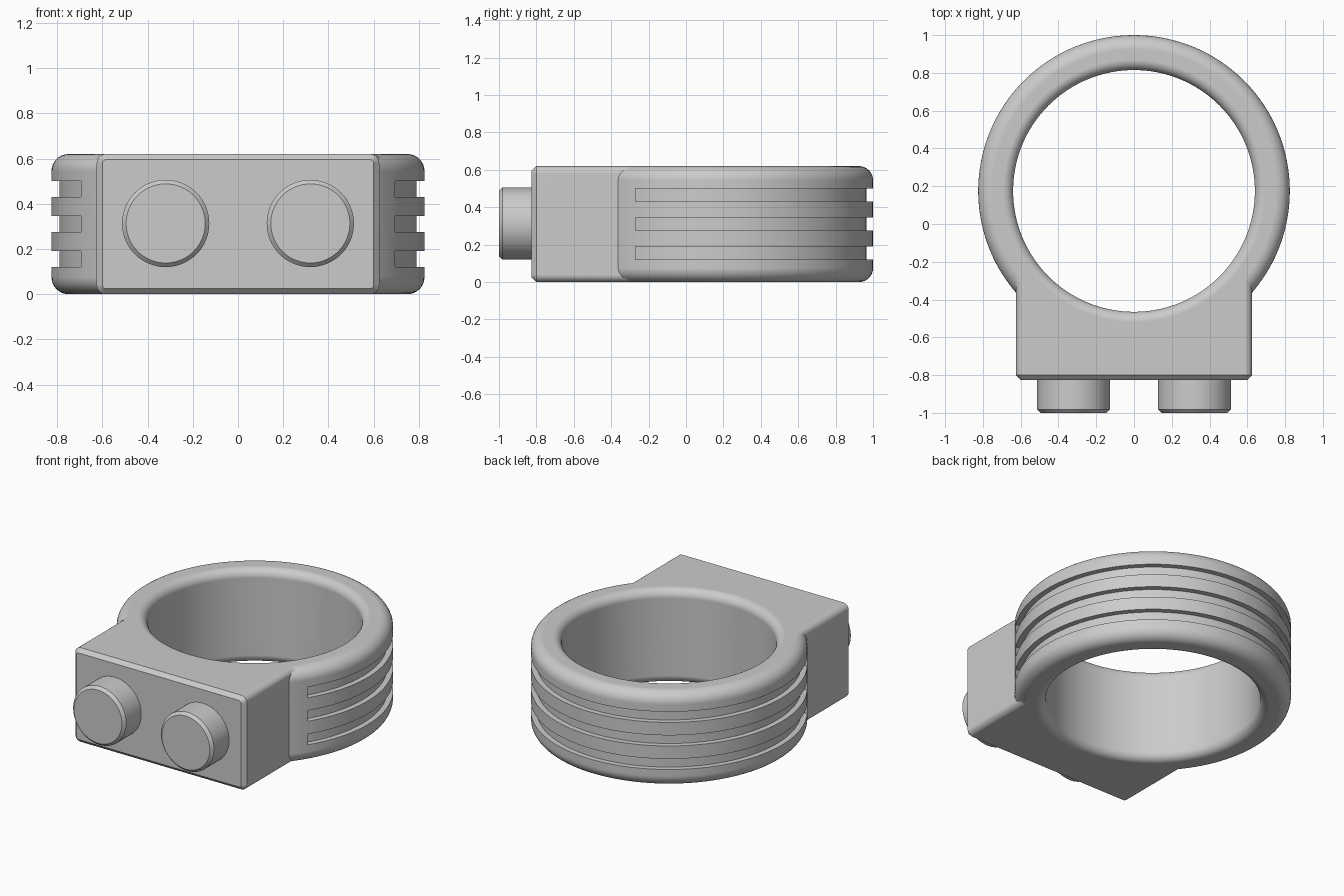
import bpy, bmesh
from math import sin, cos, pi, radians
from mathutils import Matrix, Vector

if "Cube" in bpy.data.objects:
    bpy.data.objects.remove(bpy.data.objects["Cube"])

HEIGHT, MID_Y = 0.62, 0.175
OUTER, BORE = 0.825, 0.64
FRONT = -0.825

grey = bpy.data.materials.new("plain grey")
grey.use_nodes = True
grey.diffuse_color = (0.6, 0.6, 0.6, 1)
grey.node_tree.nodes["Principled BSDF"].inputs["Base Color"].default_value = (0.6, 0.6, 0.6, 1)


def make(name, bm):
    bmesh.ops.recalc_face_normals(bm, faces=bm.faces)
    mesh = bpy.data.meshes.new(name)
    bm.to_mesh(mesh)
    bm.free()
    mesh.materials.append(grey)
    ob = bpy.data.objects.new(name, mesh)
    bpy.context.collection.objects.link(ob)
    return ob


def lathe(profile, closed=False, steps=128):
    """Spin an (r, z) profile about the ring axis; open profiles get flat caps."""
    bm = bmesh.new()
    rings = []
    for r, z in profile:
        rings.append([bm.verts.new((r * cos(2 * pi * i / steps),
                                    MID_Y + r * sin(2 * pi * i / steps), z))
                      for i in range(steps)])
    pairs = list(zip(rings, rings[1:]))
    if closed:
        pairs.append((rings[-1], rings[0]))
    else:
        bm.faces.new(rings[0])
        bm.faces.new(rings[-1])
    for a, b in pairs:
        for i in range(steps):
            j = (i + 1) % steps
            bm.faces.new((a[i], a[j], b[j], b[i]))
    return bm


def arc(r, z, radius, start, end, n=8):
    angles = [radians(start + (end - start) * i / n) for i in range(n + 1)]
    return [(r + radius * cos(a), z + radius * sin(a)) for a in angles]


def combine(target, other, operation):
    mod = target.modifiers.new(operation, 'BOOLEAN')
    mod.operation, mod.solver, mod.object = operation, 'EXACT', other
    bpy.context.view_layer.objects.active = target
    bpy.ops.object.modifier_apply(modifier=mod.name)
    bpy.data.objects.remove(other)


def smooth(ob):
    bpy.ops.object.select_all(action='DESELECT')
    ob.select_set(True)
    bpy.context.view_layer.objects.active = ob
    bpy.ops.object.shade_smooth_by_angle(angle=radians(30))
    mod = ob.modifiers.new("flat face normals", 'WEIGHTED_NORMAL')
    mod.keep_sharp = True


# Ring body with rounded outer edges
FILLET = 0.075
outline = (arc(OUTER - FILLET, FILLET, FILLET, -90, 0)
           + arc(OUTER - FILLET, HEIGHT - FILLET, FILLET, 0, 90))
body = make("ring_body", lathe(outline))

# Front block: rounded long edges, chamfered front face
bm = bmesh.new()
BACK = -0.12
bmesh.ops.create_cube(bm, size=1, matrix=Matrix.Translation((0, (FRONT + BACK) / 2, HEIGHT / 2))
                      @ Matrix.Diagonal((1.25, BACK - FRONT, HEIGHT, 1)))
long_edges = [e for e in bm.edges if abs(e.verts[0].co.y - e.verts[1].co.y) > 0.1]
bmesh.ops.bevel(bm, geom=long_edges, offset=0.04, segments=6, profile=0.5, affect='EDGES')
front_edges = [e for e in bm.edges if all(v.co.y < FRONT + 0.001 for v in e.verts)]
bmesh.ops.bevel(bm, geom=front_edges, offset=0.025, segments=1, affect='EDGES')
combine(body, make("front_block", bm), 'UNION')

# Finger hole with rounded rims
RIM = 0.055
hole = ([(BORE + RIM, -0.1)] + arc(BORE + RIM, RIM, RIM, 270, 180)
        + arc(BORE + RIM, HEIGHT - RIM, RIM, 180, 90) + [(BORE + RIM, HEIGHT + 0.1)])
combine(body, make("hole_cutter", lathe(hole)), 'DIFFERENCE')

# Three grip grooves around the back, ending squarely near the block
for z in (0.155, 0.31, 0.465):
    low, high = z - 0.035, z + 0.035
    bm = lathe([(0.79, low), (0.95, low), (0.95, high), (0.79, high)], closed=True)
    cut = bmesh.ops.bisect_plane(bm, geom=bm.verts[:] + bm.edges[:] + bm.faces[:],
                                 plane_co=Vector((0, -0.27, 0)),
                                 plane_no=Vector((0, -1, 0)), clear_outer=True)
    rim = [g for g in cut["geom_cut"] if isinstance(g, bmesh.types.BMEdge)]
    bmesh.ops.holes_fill(bm, edges=rim, sides=0)
    combine(body, make("groove_cutter", bm), 'DIFFERENCE')
smooth(body)

# Two round studs with chamfered ends
for side, x in (("right", -0.32), ("left", 0.32)):
    bm = bmesh.new()
    length = 0.22
    bmesh.ops.create_cone(bm, cap_ends=True, segments=64, radius1=0.193, radius2=0.193, depth=length,
                          matrix=Matrix.Translation((x, -1 + length / 2, 0.313))
                          @ Matrix.Rotation(pi / 2, 4, 'X'))
    tip = [e for e in bm.edges if all(v.co.y < -0.999 for v in e.verts)]
    bmesh.ops.bevel(bm, geom=tip, offset=0.018, segments=1, affect='EDGES')
    smooth(make(side + "_stud", bm))
